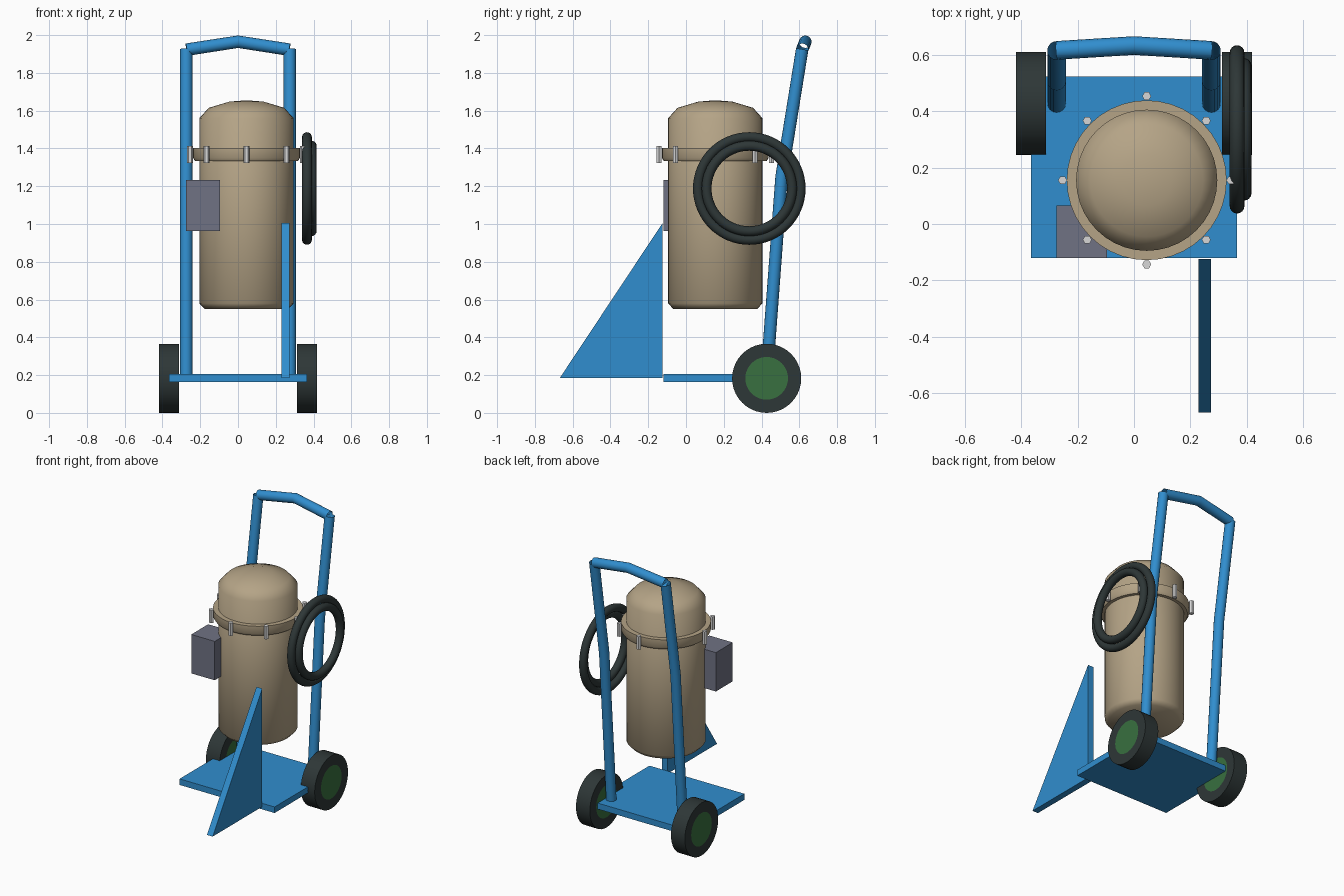
import bpy, bmesh
from math import pi, radians, cos, sin
from mathutils import Vector, Matrix

cube = bpy.data.objects.get("Cube")
if cube:
    bpy.data.objects.remove(cube, do_unlink=True)


def material(name, rgb):
    m = bpy.data.materials.new(name)
    m.use_nodes = True
    m.diffuse_color = (*rgb, 1)
    m.node_tree.nodes["Principled BSDF"].inputs["Base Color"].default_value = (*rgb, 1)
    return m


BLUE = material("blue paint", (0.03, 0.27, 0.62))
TAN = material("tan enamel", (0.46, 0.37, 0.24))
RUBBER = material("black rubber", (0.027, 0.038, 0.038))
GREEN = material("green hub", (0.04, 0.16, 0.05))
GREY = material("slate grey", (0.16, 0.17, 0.23))
STEEL = material("light steel", (0.68, 0.68, 0.68))


def smooth(obj, angle):
    bpy.ops.object.select_all(action='DESELECT')
    obj.select_set(True)
    bpy.context.view_layer.objects.active = obj
    bpy.ops.object.shade_smooth_by_angle(angle=radians(angle))


def finish(name, bm, mat, angle=None):
    bmesh.ops.recalc_face_normals(bm, faces=bm.faces)
    mesh = bpy.data.meshes.new(name)
    bm.to_mesh(mesh)
    bm.free()
    mesh.materials.append(mat)
    obj = bpy.data.objects.new(name, mesh)
    bpy.context.collection.objects.link(obj)
    if angle:
        smooth(obj, angle)
    return obj


def box(name, lo, hi, mat):
    lo, hi = Vector(lo), Vector(hi)
    bm = bmesh.new()
    bmesh.ops.create_cube(bm, size=1, matrix=Matrix.Translation((lo + hi) / 2)
                          @ Matrix.Diagonal((*(hi - lo), 1)))
    return finish(name, bm, mat)


def lathe(name, profile, centre, mat, steps=40, closed=False, sideways=False, angle=50):
    """Spin (radius, height) points about z, or about x when sideways."""
    bm = bmesh.new()
    vs = [bm.verts.new((r, 0, z)) for r, z in profile]
    pairs = list(zip(vs, vs[1:])) + ([(vs[-1], vs[0])] if closed else [])
    edges = [bm.edges.new(p) for p in pairs]
    bmesh.ops.spin(bm, geom=vs + edges, cent=(0, 0, 0), axis=(0, 0, 1),
                   angle=2 * pi, steps=steps)
    bmesh.ops.remove_doubles(bm, verts=bm.verts, dist=1e-5)
    turn = Matrix.Rotation(pi / 2, 4, 'Y') if sideways else Matrix()
    bm.transform(Matrix.Translation(centre) @ turn)
    return finish(name, bm, mat, angle)


def tube(name, points, radius, mat):
    """Open-ended pipe along straight segments."""
    cu = bpy.data.curves.new(name, 'CURVE')
    cu.dimensions = '3D'
    cu.bevel_depth = radius
    cu.bevel_resolution = 6
    cu.use_fill_caps = False
    sp = cu.splines.new('POLY')
    sp.points.add(len(points) - 1)
    for p, co in zip(sp.points, points):
        p.co = (*co, 1)
    cu.materials.append(mat)
    obj = bpy.data.objects.new(name, cu)
    bpy.context.collection.objects.link(obj)
    bpy.ops.object.select_all(action='DESELECT')
    obj.select_set(True)
    bpy.context.view_layer.objects.active = obj
    bpy.ops.object.convert(target='MESH')
    smooth(bpy.context.view_layer.objects.active, 40)


# Base plate and triangular front fin
box("base_plate", (-0.365, -0.12, 0.164), (0.365, 0.523, 0.206), BLUE)
bm = bmesh.new()
side = bm.faces.new([bm.verts.new((0.229, y, z)) for y, z in
                     ((-0.668, 0.185), (-0.124, 0.185), (-0.124, 1.005))])
out = bmesh.ops.extrude_face_region(bm, geom=[side])
bmesh.ops.translate(bm, vec=(0.044, 0, 0),
                    verts=[v for v in out["geom"] if isinstance(v, bmesh.types.BMVert)])
finish("front_fin", bm, BLUE)

# Posts and wheels on both sides
for s, label in ((1, "left"), (-1, "right")):
    x = 0.274 * s
    tube(label + "_post", [(x, 0.427, 0.19), (x, 0.506, 1.25), (x, 0.615, 1.925)], 0.033, BLUE)
    hub, w = (0.365 * s, 0.427, 0.183), 0.053
    lathe(label + "_tyre", [(0.113, -w), (0.183, -w), (0.183, w), (0.113, w)],
          hub, RUBBER, closed=True, sideways=True)
    lathe(label + "_hub", [(0, -w), (0.113, -w), (0.113, w), (0, w)],
          hub, GREEN, sideways=True)

# Kinked push handle
tube("handle", [(-0.272, 0.615, 1.923), (0, 0.632, 1.965), (0.272, 0.615, 1.923)], 0.033, BLUE)

# Tank with domed lid and bolted flange
CX, CY = 0.045, 0.155
lathe("tank", [(0, 0.55), (0.222, 0.55), (0.25, 0.58), (0.25, 1.56), (0.2, 1.615),
               (0.09, 1.648), (0, 1.655)], (CX, CY, 0), TAN)
lathe("tank_flange", [(0.245, 1.333), (0.272, 1.333), (0.283, 1.35), (0.283, 1.402),
                      (0.245, 1.402)], (CX, CY, 0), TAN, closed=True)
for i in range(8):
    a = i * pi / 4
    lathe(f"flange_bolt_{i + 1}", [(0, 1.323), (0.016, 1.323), (0.016, 1.413), (0, 1.413)],
          (CX + 0.298 * cos(a), CY + 0.298 * sin(a), 0), STEEL, steps=6, angle=None)

# Control box
box("control_box", (-0.275, -0.12, 0.963), (-0.095, 0.065, 1.233), GREY)

# Coiled hose
for i, (x, major) in enumerate(((0.365, 0.272), (0.39, 0.226))):
    ring = [(major + 0.026 * cos(k * pi / 8), 0.026 * sin(k * pi / 8)) for k in range(16)]
    lathe(f"hose_coil_{i + 1}", ring, (x, 0.335, 1.188), RUBBER, steps=64,
          closed=True, sideways=True)
